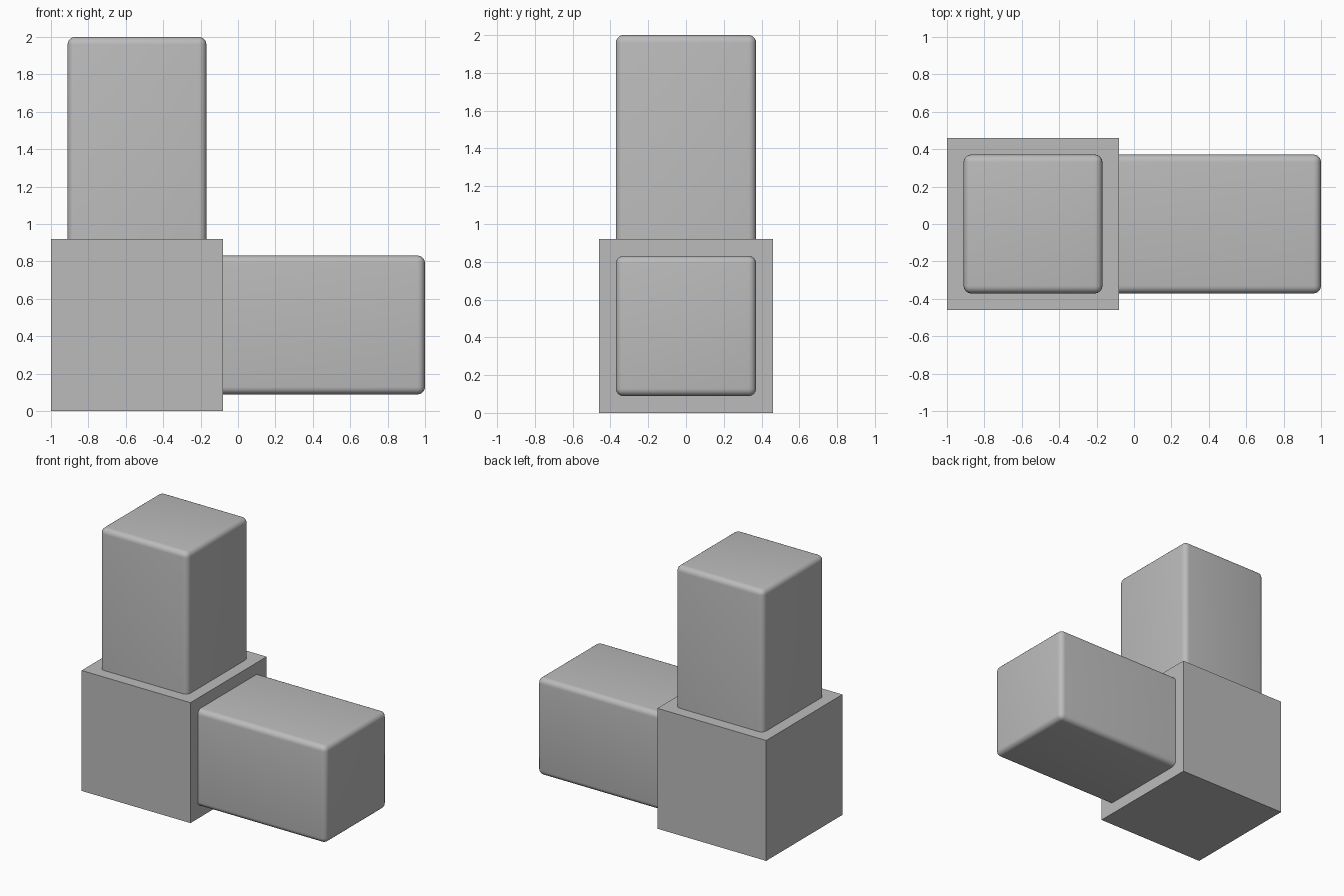
import bpy, bmesh
from math import pi
from mathutils import Matrix, Vector

cube = bpy.data.objects.get("Cube")
if cube:
    bpy.data.objects.remove(cube, do_unlink=True)

# Single grey plastic
GREY = (0.5, 0.5, 0.5, 1)
grey = bpy.data.materials.new("grey plastic")
grey.use_nodes = True
grey.diffuse_color = GREY
grey.node_tree.nodes["Principled BSDF"].inputs["Base Color"].default_value = GREY

HUB = 0.92       # side of the central block
PLUG = 0.742     # side of each plug
LENGTH = 1.08    # plug length outside the block
ROUND = 0.04     # plug edge radius
CENTRE = Vector((-1 + HUB / 2, 0, HUB / 2))


def finish(bm, name):
    mesh = bpy.data.meshes.new(name)
    bm.to_mesh(mesh)
    bm.free()
    mesh.materials.append(grey)
    obj = bpy.data.objects.new(name, mesh)
    bpy.context.collection.objects.link(obj)
    return obj


def block(size, offset):
    bm = bmesh.new()
    bmesh.ops.create_cube(bm, size=1)
    bmesh.ops.scale(bm, vec=size, verts=bm.verts)
    bmesh.ops.translate(bm, vec=offset, verts=bm.verts)
    return bm


def plug(name, turn):
    # Built pointing up from the block face, rounded everywhere but its base
    bm = block((PLUG, PLUG, LENGTH), (0, 0, HUB / 2 + LENGTH / 2))
    base = HUB / 2 + 0.01
    edges = [e for e in bm.edges if any(v.co.z > base for v in e.verts)]
    bmesh.ops.bevel(bm, geom=edges, offset=ROUND, segments=5,
                    profile=0.5, affect='EDGES')
    bmesh.ops.transform(bm, matrix=Matrix.Translation(CENTRE) @ turn, verts=bm.verts)
    obj = finish(bm, name)
    bpy.ops.object.select_all(action='DESELECT')
    obj.select_set(True)
    bpy.context.view_layer.objects.active = obj
    bpy.ops.object.shade_smooth_by_angle(angle=pi / 6)


# Sharp-edged corner block with an upright plug and a sideways plug
finish(block((HUB, HUB, HUB), CENTRE), "corner_block")
plug("upright_plug", Matrix.Identity(4))
plug("side_plug", Matrix.Rotation(pi / 2, 4, 'Y'))
